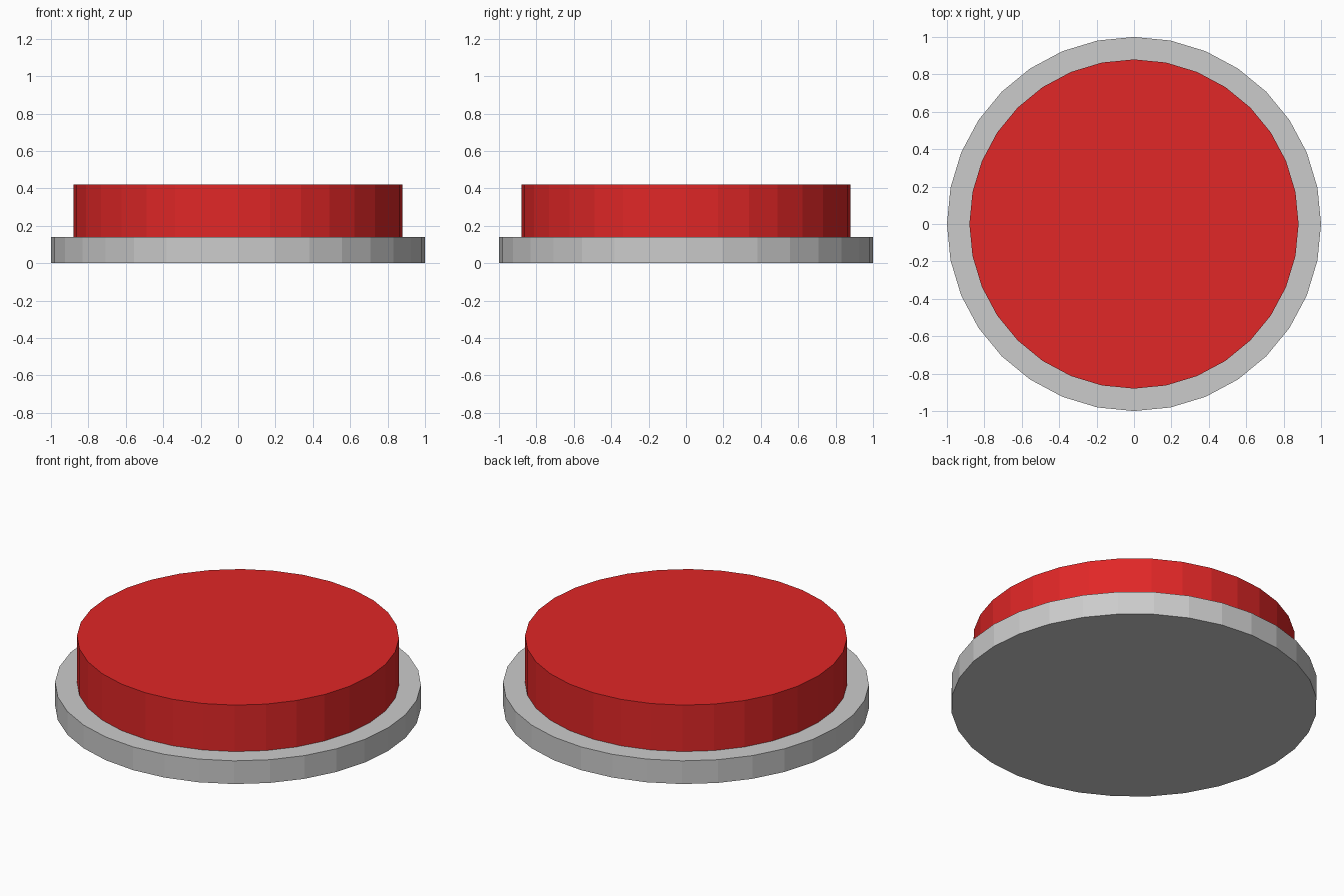
import bpy

if "Cube" in bpy.data.objects:
    bpy.data.objects.remove(bpy.data.objects["Cube"])


def disc(name, radius, bottom, top):
    """Flat-shaded 32-sided cylinder between two heights."""
    bpy.ops.mesh.primitive_cylinder_add(
        vertices=32, radius=radius, depth=top - bottom,
        location=(0, 0, (bottom + top) / 2))
    obj = bpy.context.object
    obj.name = name
    return obj


# Grey mounting ring
disc("base_plate", 1.0, 0.0, 0.14)

# Red push cap
cap = disc("button_cap", 0.88, 0.14, 0.42)
red = bpy.data.materials.new("red")
red.diffuse_color = (0.75, 0.02, 0.02, 1)
red.use_nodes = True
red.node_tree.nodes["Principled BSDF"].inputs["Base Color"].default_value = red.diffuse_color
cap.data.materials.append(red)
